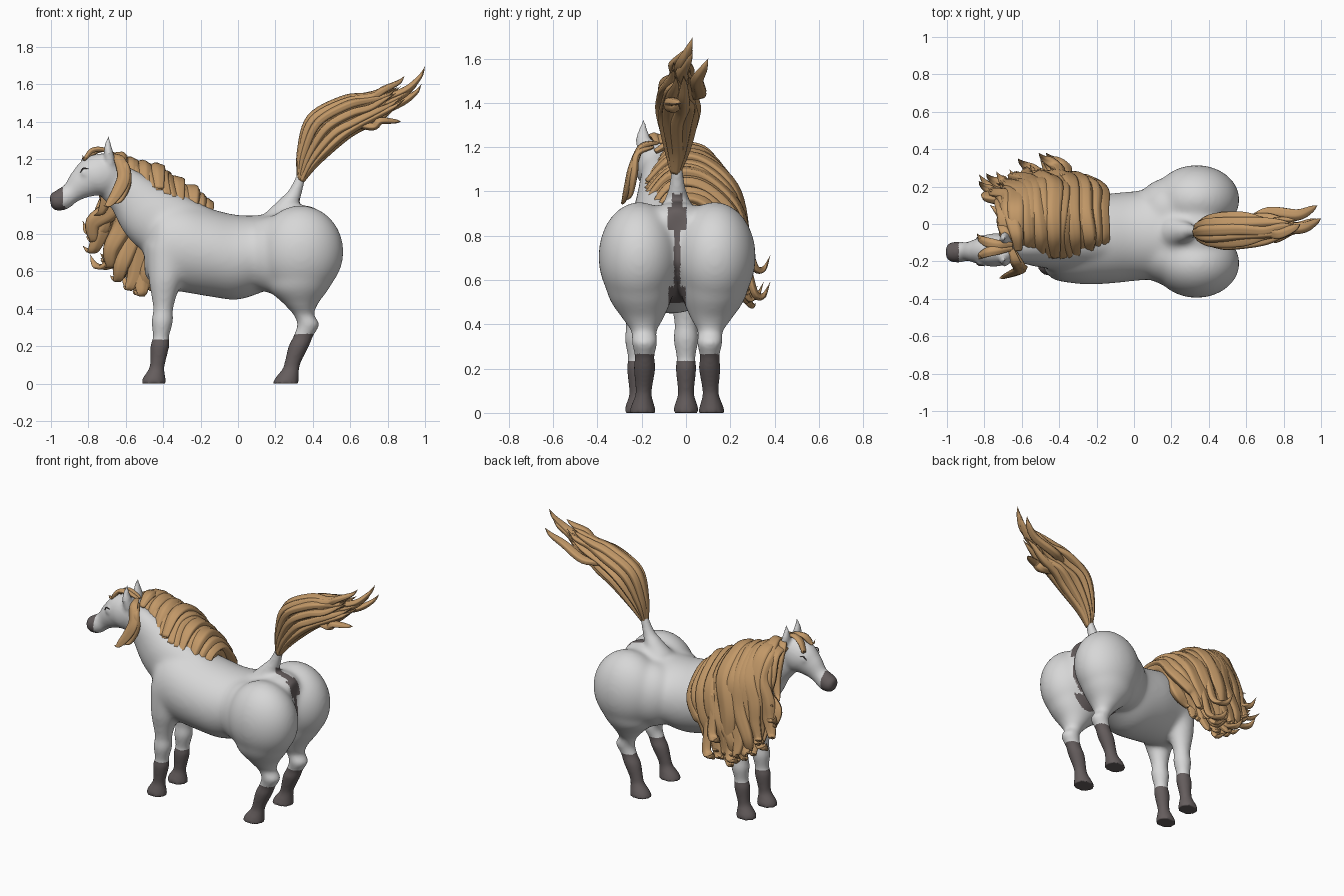
import bpy, bmesh, math, random
from mathutils import Vector, Matrix
random.seed(4)
X, Y, Z = Vector((1, 0, 0)), Vector((0, 1, 0)), Vector((0, 0, 1))


def material(name, col):
    m = bpy.data.materials.new(name)
    m.diffuse_color = (*col, 1)
    return m


COAT = material("light grey coat", (0.68, 0.68, 0.68))
DARK = material("dark grey skin", (0.13, 0.11, 0.11))
HAIR = material("tan hair", (0.54, 0.315, 0.137))


def spline(pts, steps):
    """Catmull-Rom through tuples of any length."""
    p = [pts[0]] + list(pts) + [pts[-1]]
    out = []
    for i in range(1, len(p) - 2):
        for s in range(steps):
            t = s / steps
            out.append([0.5 * (2 * b + (c - a) * t + (2 * a - 5 * b + 4 * c - d) * t * t
                        + (3 * b - a - 3 * c + d) * t ** 3)
                        for a, b, c, d in zip(p[i - 1], p[i], p[i + 1], p[i + 2])])
    return out + [list(pts[-1])]


def loft(bm, pts, side, up=None, sides=32, steps=6, ripple=0.0, lobes=5):
    """Elliptical tube through (x, y, z, side radius, other radius)."""
    st = spline(pts, steps)
    rings = []
    phase = random.random() * 6
    for i, s in enumerate(st):
        c = Vector(s[:3])
        tan = (Vector(st[min(i + 1, len(st) - 1)][:3]) - Vector(st[max(i - 1, 0)][:3])).normalized()
        u = side if up else (side - tan * side.dot(tan)).normalized()
        v = up or tan.cross(u).normalized()
        ra, rb = max(s[3], .001), max(s[4], .001)
        ring = []
        for k in range(sides):
            a = 2 * math.pi * k / sides
            f = 1 + ripple * math.cos(lobes * a + phase)
            ring.append(bm.verts.new(c + u * ra * f * math.cos(a) + v * rb * f * math.sin(a)))
        rings.append(ring)
    faces = [bm.faces.new(rings[0]), bm.faces.new(rings[-1])]
    for r, q in zip(rings, rings[1:]):
        for k in range(sides):
            n = (k + 1) % sides
            faces.append(bm.faces.new((r[k], r[n], q[n], q[k])))
    bmesh.ops.recalc_face_normals(bm, faces=faces)


def ellipsoid(bm, c, r):
    bmesh.ops.create_uvsphere(bm, u_segments=32, v_segments=20, radius=1,
                              matrix=Matrix.Translation(c) @ Matrix.Diagonal((*r, 1)))


def finish(bm, name, *mats):
    me = bpy.data.meshes.new(name)
    bm.to_mesh(me)
    bm.free()
    for m in mats:
        me.materials.append(m)
    ob = bpy.data.objects.new(name, me)
    bpy.context.collection.objects.link(ob)
    me.polygons.foreach_set("use_smooth", [True] * len(me.polygons))
    return ob


# --- body: overlapping volumes fused by a voxel remesh ---
bm = bmesh.new()
# barrel
loft(bm, [(-.50, -.11, .70, .08, .12), (-.43, -.11, .73, .18, .22), (-.3, -.10, .73, .22, .24),
          (-.15, -.08, .70, .24, .235), (0, -.065, .675, .24, .226), (.15, -.05, .70, .24, .205),
          (.28, -.04, .74, .23, .205), (.38, -.04, .775, .18, .175), (.45, -.04, .80, .08, .12)], Y, Z, 48)
# neck
loft(bm, [(-.22, -.10, .75, .15, .20), (-.45, -.11, .89, .13, .18), (-.58, -.12, 1.015, .095, .13),
          (-.69, -.13, 1.10, .07, .10)], Y)
# head and muzzle
loft(bm, [(-.62, -.13, 1.12, .04, .05), (-.67, -.135, 1.12, .078, .105), (-.76, -.14, 1.11, .088, .112),
          (-.83, -.145, 1.07, .068, .085), (-.89, -.147, 1.02, .05, .057), (-.94, -.15, .985, .056, .058),
          (-.985, -.15, .972, .048, .047), (-1.003, -.15, .968, .026, .026)], Y)
for s in (-1, 1):
    # haunch, flank and hind leg
    hy = -.04
    ellipsoid(bm, (.335, hy + s * .17, .705), (.230, .186, .248))
    ellipsoid(bm, (.20, hy + s * .12, .69), (.19, .17, .21))
    loft(bm, [(x, hy + s * d, z, a, b) for x, d, z, a, b in (
        (.35, .17, .62, .168, .19), (.325, .165, .51, .14, .165), (.335, .155, .43, .095, .095),
        (.352, .15, .37, .058, .056), (.375, .147, .315, .056, .058), (.350, .147, .255, .044, .052),
        (.325, .147, .20, .048, .054), (.295, .15, .12, .038, .044), (.283, .152, .08, .037, .044),
        (.262, .155, .03, .053, .062), (.255, .155, 0, .060, .070))], Y, X)
    # shoulder and fore leg
    loft(bm, [(x, -.11 + s * d, z, a, b) for x, d, z, a, b in (
        (-.37, .09, .74, .11, .12), (-.385, .105, .57, .09, .095), (-.395, .11, .48, .068, .072),
        (-.40, .11, .40, .051, .053), (-.405, .11, .33, .055, .056), (-.412, .11, .25, .042, .043),
        (-.418, .11, .20, .046, .050), (-.428, .11, .12, .038, .041), (-.435, .11, .08, .037, .041),
        (-.448, .11, .03, .053, .060), (-.45, .11, 0, .058, .066))], Y, X)
    # ear
    ey = -.135 + s * .055
    loft(bm, [(-.68, ey, 1.17, .03, .028), (-.69, ey + s * .004, 1.23, .036, .028),
              (-.695, ey + s * .004, 1.28, .022, .018), (-.69, ey, 1.33, .006, .006)], Y, X)
    # eyeball
    ellipsoid(bm, (-.818, -.144 + s * .062, 1.125), (.022, .018, .03))
# tail dock
loft(bm, [(.23, -.04, .88, .09, .09), (.268, -.04, .95, .062, .06), (.305, -.04, 1.02, .036, .036),
          (.345, -.04, 1.13, .022, .022)], Y)
body = finish(bm, "body", COAT, DARK)
bpy.context.view_layer.objects.active = body
body.select_set(True)
rm = body.modifiers.new("fuse", "REMESH")
rm.mode, rm.voxel_size = "VOXEL", .010
bpy.ops.object.modifier_apply(modifier="fuse")
# stronger smoothing on the trunk, light smoothing on the limbs and head
me = body.data
trunk = body.vertex_groups.new(name="trunk")
for v in me.vertices:
    x, y, z = v.co
    w = min((z - .40) / .08, (x + .74) / .12, (1.0 - z) / .06 if x > 0 else 1, 1)
    if w > 0:
        trunk.add([v.index], w, "REPLACE")
for name, n, grp in (("soften trunk", 45, "trunk"), ("soften", 4, "")):
    sm = body.modifiers.new(name, "SMOOTH")
    sm.factor, sm.iterations, sm.vertex_group = .5, n, grp
    bpy.ops.object.modifier_apply(modifier=name)
if len(me.materials) < 2:
    me.materials.clear()
    me.materials.append(COAT)
    me.materials.append(DARK)
# stockings, muzzle and the skin under the tail are dark
for p in me.polygons:
    x, y, z = p.center
    d = abs(y + .04)
    sock = z < (.235 if x < 0 else .265)
    muzzle = z > .8 and x < -.937 + max(0, .96 - z) * .8
    under = x > .31 and (.83 < z < .93 and d < .042 or .93 <= z < .99 and d < .022
                         or .5 < z <= .83 and d < .014)
    groin = .15 < x and .48 < z < .57 and d < .04
    p.material_index = int(sock or muzzle or under or groin)
    p.use_smooth = True

# upper eyelids
bm = bmesh.new()
for s in (-1, 1):
    loft(bm, [(-.842, -.144 + s * .068, 1.128, .002, .002), (-.828, -.144 + s * .076, 1.15, .004, .004),
              (-.80, -.144 + s * .08, 1.148, .002, .002)], Y, sides=8)
finish(bm, "eyelids", DARK)


def lock(bm, pts, w, flat=.55, side=X):
    """Hair lock: swelling width, pointed end."""
    n = len(pts) - 1
    prof = lambda t: .45 + .55 * math.sin(min(1, t * 2.2) * math.pi / 2) if t < .5 else (1 - ((t - .5) * 2) ** 1.6)
    loft(bm, [(*p, w * prof(i / n), w * flat * prof(i / n)) for i, p in enumerate(pts)],
         side, sides=18, steps=6, ripple=.09)


def j(a):
    return random.uniform(-a, a)


# --- mane: two layers sweeping over the crest to the +y side ---
bm = bmesh.new()
for layer, n in ((1.0, 14), (.74, 10)):
    for i in range(n):
        t = i / (n - 1)
        hump = math.sin(math.pi * t)
        x = -.66 + .47 * t
        z = 1.17 - .225 * t + .06 * hump + j(.015) - (1 - layer) * .08
        xe = -.73 + .40 * t + j(.03)
        ze = .75 - .24 * math.sin(math.pi * min(1, t * 1.5 + .05) / 2) + .08 * max(0, t - .7) / .3 + j(.04)
        out = (.155 + .095 * math.sin(math.pi * min(1, t * 1.6 + .1) / 2) - .03 * max(0, t - .8) / .2) * layer
        curl, wave = random.uniform(.3, 1), j(.022)
        pts = [(x + .02, -.13 - .045 * hump, z - .09), (x + j(.02), -.065, z + .01),
               (x - .01 + wave * .5, .07 * layer, z + .005), (x * .97 - .03 + wave, out * .85 + j(.01), z - .12),
               (x * .6 + xe * .4 - wave, out + j(.01), z * .6 - .07 + ze * .4),
               (xe + wave, out + .01 + j(.015), ze + .09), (xe - .03 * curl, out + .03 + j(.02), ze),
               (xe - .08 * curl, out + .02 + .08 * curl * layer, ze + .05 * curl - .02)]
        lock(bm, pts, .058)
# wispy loose ends
for x, y, z in ((-.74, .13, .82), (-.70, .17, .64), (-.53, .25, .54), (-.42, .28, .66), (-.38, .28, .54)):
    lock(bm, [(x * .9, y - .02, z + .25), (x * .94, y, z + .12), (x * .98, y + .03, z),
              (x - .06, y + .07, z - .01), (x - .09, y + .1, z + .05)], .03)
finish(bm, "mane", HAIR)

# --- forelock around the ears and cheeks ---
bm = bmesh.new()
lock(bm, [(-.66, -.13, 1.22), (-.635, -.20, 1.2), (-.61, -.24, 1.11), (-.64, -.26, 1.03),
          (-.69, -.28, .96), (-.72, -.29, .95)], .034)
lock(bm, [(-.64, -.15, 1.2), (-.61, -.22, 1.17), (-.60, -.235, 1.08), (-.63, -.25, .99),
          (-.66, -.27, .96)], .03)
lock(bm, [(-.65, -.13, 1.22), (-.72, -.14, 1.25), (-.78, -.15, 1.245), (-.82, -.17, 1.2),
          (-.83, -.19, 1.22)], .025, side=Y)
lock(bm, [(-.65, -.11, 1.22), (-.72, -.11, 1.25), (-.78, -.10, 1.23), (-.82, -.08, 1.18),
          (-.84, -.05, 1.2)], .025, side=Y)
lock(bm, [(-.65, -.08, 1.2), (-.69, -.04, 1.21), (-.70, .01, 1.14), (-.70, .04, 1.02),
          (-.73, .07, .92), (-.77, .10, .90)], .036)
lock(bm, [(-.62, -.14, 1.18), (-.63, -.05, 1.22), (-.66, .06, 1.17), (-.69, .13, 1.05),
          (-.72, .15, .92), (-.78, .19, .90)], .045)
finish(bm, "forelock", HAIR)

# --- tail hair: locks spread around a rising centre path ---
bm = bmesh.new()
path = [(.335, 1.09, .012), (.375, 1.21, .055), (.47, 1.36, .105), (.60, 1.44, .092),
        (.73, 1.485, .07), (.83, 1.53, .055), (.90, 1.57, .05)]
locks = [(0, 0)] + [(r, 2 * math.pi * (k + r) / n) for r, n in ((.5, 6), (.95, 12)) for k in range(n)]
for r, a in locks:
    high, wide = r * math.sin(a), r * math.cos(a)
    cut = .76 + .16 * random.random() + .10 * max(0, high)
    pts = []
    for i, (x, z, spread) in enumerate(path):
        nx, nz = (-.8, .6) if i < 3 else (-.4, .92)
        if i > 3:
            x, z = .60 + (x - .60) * cut, 1.44 + (z - 1.44) * cut
        k = high * spread
        wob = .014 if i > 2 else .004
        pts.append((x + nx * k, -.045 + wide * spread * .7 + i * .005 + j(wob), z + nz * k + j(wob * .6)))
    lock(bm, pts, .033, .7, Y)
# long curling tips: end y, x, z then the heights where each one leaves the bundle
for y, x, z, z1, z2 in ((0, 1.0, 1.695, 1.50, 1.565), (-.03, .89, 1.645, 1.53, 1.57), (.07, .98, 1.60, 1.44, 1.50),
                        (-.05, .87, 1.40, 1.375, 1.405), (.0, .97, 1.64, 1.47, 1.53)):
    lock(bm, [(.46, -.04, 1.34), (.60, -.03 + y * .5, .4 * 1.40 + .6 * z1), (.72, y - .01, z1),
              (x - .11, y - .02, z2), (x - .03, y + .01, z2 * .45 + z * .55), (x, y + .03, z)], .032, .65, Y)
finish(bm, "tail_hair", HAIR)
